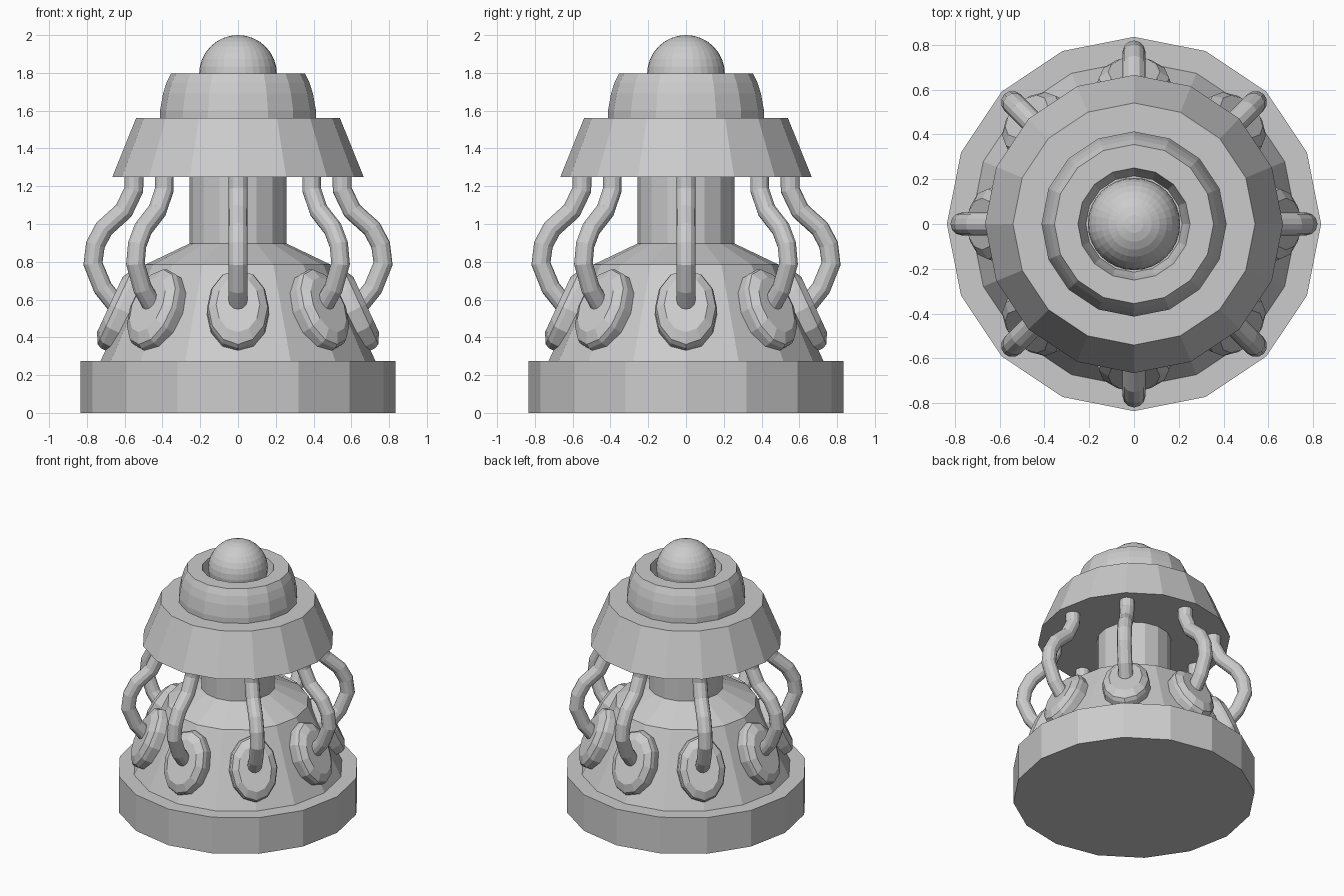
import bpy, bmesh
from math import cos, sin, pi
from mathutils import Vector, Matrix

if "Cube" in bpy.data.objects:
    bpy.data.objects.remove(bpy.data.objects["Cube"])

SIDES = 16


def add_mesh(name, bm):
    bmesh.ops.recalc_face_normals(bm, faces=bm.faces)
    me = bpy.data.meshes.new(name)
    bm.to_mesh(me)
    bm.free()
    ob = bpy.data.objects.new(name, me)
    bpy.context.collection.objects.link(ob)
    return ob


def loft(name, rings):
    """Bridge successive rings of points and cap both ends."""
    bm = bmesh.new()
    loops = [[bm.verts.new(p) for p in ring] for ring in rings]
    for a, b in zip(loops, loops[1:]):
        for i in range(len(a)):
            j = (i + 1) % len(a)
            bm.faces.new((a[i], a[j], b[j], b[i]))
    bm.faces.new(loops[0])
    bm.faces.new(loops[-1])
    return add_mesh(name, bm)


def turned(name, profile, n=SIDES):
    return loft(name, [[(r * cos(2 * pi * i / n), r * sin(2 * pi * i / n), z)
                        for i in range(n)] for r, z in profile])


# turned body parts, profile points are (radius, height)
turned("base_plate", [(0.835, 0), (0.835, 0.275)])
turned("lower_cone", [(0.73, 0.27), (0.49, 0.785), (0.25, 0.9)])
turned("column", [(0.257, 0.88), (0.257, 1.26)])
turned("hood", [(0.665, 1.25), (0.54, 1.56)])
turned("upper_collar", [(0.413, 1.55), (0.413, 1.6), (0.397, 1.69), (0.378, 1.75),
                        (0.355, 1.797), (0.25, 1.797), (0.235, 1.74), (0.215, 1.68)])

# top ball
bm = bmesh.new()
bmesh.ops.create_uvsphere(bm, u_segments=32, v_segments=16, radius=0.206,
                          matrix=Matrix.Translation((0, 0, 1.794)))
add_mesh("top_ball", bm)

# oval pads lying on the cone slope, and the tubes that plug into them
normal = Vector((0.907, 0, 0.42))
up = Vector((-0.42, 0, 0.907))
side = Vector((0, 1, 0))
centre = Vector((0.606, 0, 0.54))
pad_rings = [(-0.04, 1.0), (0.025, 1.0), (0.05, 0.95), (0.08, 0.7)]
tube_path = [(0.55, 1.28), (0.552, 1.18), (0.605, 1.07), (0.71, 0.975),
             (0.755, 0.89), (0.768, 0.79), (0.715, 0.66), (0.61, 0.53)]

for k in range(8):
    turn = Matrix.Rotation(k * pi / 4, 4, 'Z')
    rings = [[centre + normal * h + side * (0.165 * s * cos(i * pi / 6))
              + up * (0.23 * s * sin(i * pi / 6)) for i in range(12)]
             for h, s in pad_rings]
    pad = loft(f"pad_{k + 1}", rings)
    pad.matrix_world = turn

    cu = bpy.data.curves.new(f"tube_{k + 1}", 'CURVE')
    cu.dimensions = '3D'
    cu.bevel_depth = 0.051
    cu.bevel_resolution = 4
    cu.use_fill_caps = True
    sp = cu.splines.new('POLY')
    sp.points.add(len(tube_path) - 1)
    for p, (r, z) in zip(sp.points, tube_path):
        p.co = (r, 0, z, 1)
    sp.use_smooth = False
    tube = bpy.data.objects.new(f"tube_{k + 1}", cu)
    bpy.context.collection.objects.link(tube)
    tube.matrix_world = turn
